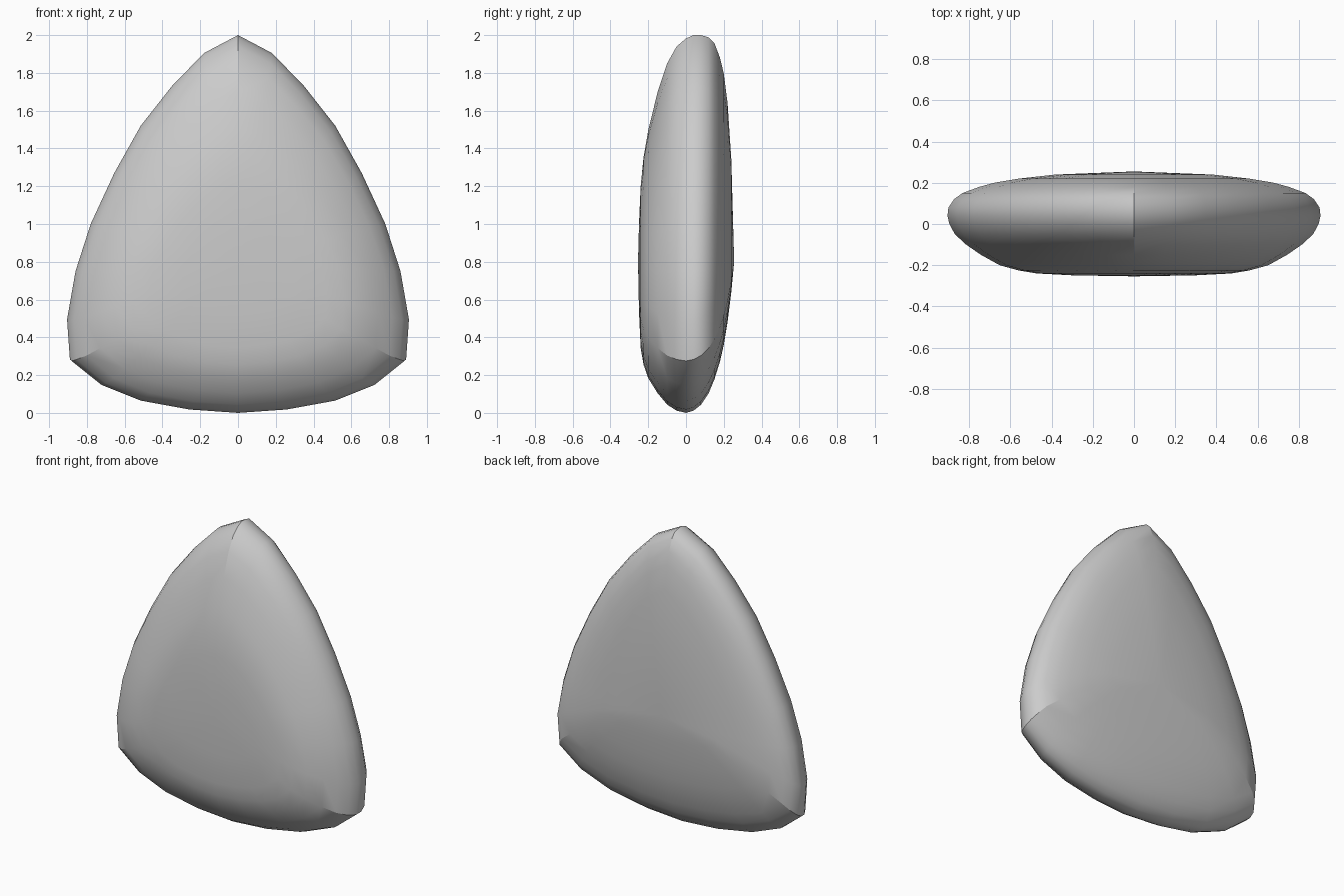
import bpy, bmesh

if "Cube" in bpy.data.objects:
    bpy.data.objects.remove(bpy.data.objects["Cube"])

# Right half of the outline (x, z): apex down the side to the lower corner
side = [(0, 2.0), (.18, 1.905), (.35, 1.73), (.515, 1.52), (.655, 1.27),
        (.78, 1.0), (.86, .75), (.905, .49), (.89, .275)]
# Lower corner to the middle of the bottom edge
bottom = [(.73, .148), (.52, .065), (.26, .018), (0, 0)]
CZ = .8

# Rings through the thickness: y, side scale, apex scale, bottom scale
rings = [(-.249, .33, .15, .33), (-.24, .52, .33, .57), (-.225, .62, .46, .68),
         (-.2, .72, .58, .77), (-.15, .82, .75, .87), (-.1, .90, .875, .945),
         (-.05, .96, .95, .985), (0, .99, .985, 1), (.04, 1, 1, .985),
         (.08, .995, 1, .945), (.12, .965, .99, .87), (.15, .92, .965, .78),
         (.18, .83, .90, .66), (.2, .75, .83, .55), (.22, .62, .7, .4),
         (.24, .42, .45, .2)]


def ring_points(y, s, t, b):
    pts = []
    for i, (x, z) in enumerate(side + bottom):
        k = s + (t - s) * max(0, 1 - i / 6)
        pts.append((x * k, y, CZ + (z - CZ) * (k if z > CZ else b)))
    # Mirror the half outline
    return pts + [(-x, y, z) for x, y, z in pts[-2:0:-1]]


bm = bmesh.new()
loops = [[bm.verts.new(p) for p in ring_points(*r)] for r in rings]
n = len(loops[0])
for a, b in zip(loops, loops[1:]):
    for i in range(n):
        j = (i + 1) % n
        bm.faces.new((a[i], a[j], b[j], b[i]))

# Domed front and back
for loop, y in ((loops[0], -.254), (loops[-1], .255)):
    pole = bm.verts.new((0, y, CZ))
    for i in range(n):
        bm.faces.new((loop[i], loop[(i + 1) % n], pole))
bmesh.ops.recalc_face_normals(bm, faces=bm.faces[:])
for f in bm.faces:
    f.smooth = True

# Sharp creases across the rim at the three corners
c = len(side) - 1
for a, b in list(zip(loops, loops[1:]))[4:12]:
    for i in (0, c, n - c):
        bm.edges.get((a[i], b[i])).smooth = False

mesh = bpy.data.meshes.new("rounded_triangle_cushion")
bm.to_mesh(mesh)
bm.free()
obj = bpy.data.objects.new("rounded_triangle_cushion", mesh)
bpy.context.collection.objects.link(obj)
